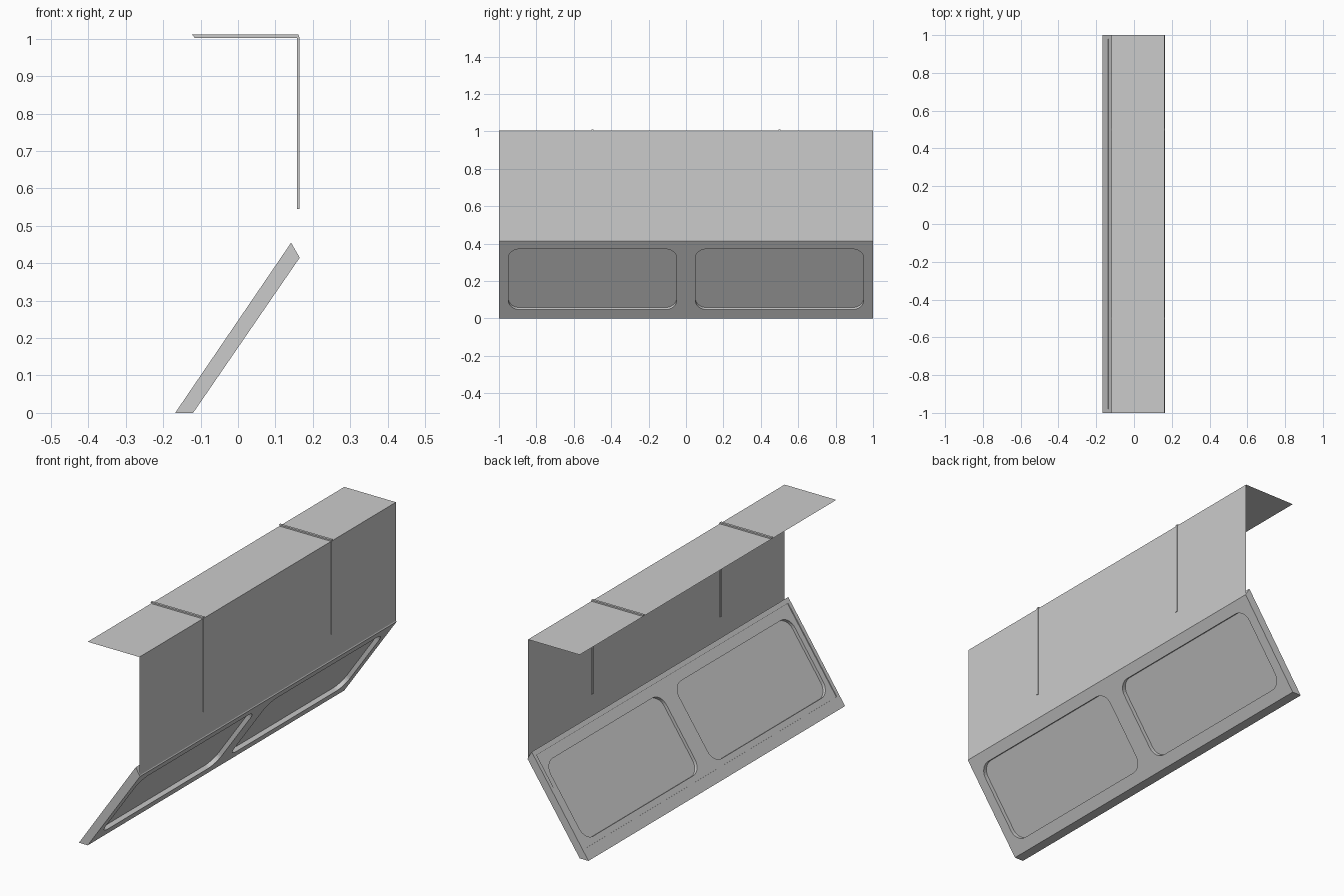
import bpy, bmesh, math
from mathutils import Matrix, Vector

if "Cube" in bpy.data.objects:
    bpy.data.objects.remove(bpy.data.objects["Cube"])

SLOPE = Vector((0.565, 0, 0.825)).normalized()   # up the leaning panel
OUT = Vector((-SLOPE.z, 0, SLOPE.x))             # away from its underside
BASE = Vector((-0.12, 0, 0))


def make(name, bm):
    bmesh.ops.recalc_face_normals(bm, faces=bm.faces)
    me = bpy.data.meshes.new(name)
    bm.to_mesh(me)
    bm.free()
    ob = bpy.data.objects.new(name, me)
    bpy.context.collection.objects.link(ob)
    return ob


def prism(name, points, offset):
    """Face through points, extruded along offset."""
    bm = bmesh.new()
    face = bm.faces.new([bm.verts.new(p) for p in points])
    if offset is not None:
        ext = bmesh.ops.extrude_face_region(bm, geom=[face], use_keep_orig=True)
        verts = [g for g in ext["geom"] if isinstance(g, bmesh.types.BMVert)]
        bmesh.ops.translate(bm, verts=verts, vec=offset)
    return make(name, bm)


def on_slope(s, y, n):
    return BASE + SLOPE * s + OUT * n + Vector((0, y, 0))


def rounded(s0, s1, y0, y1, r, n, steps=8):
    """Rounded rectangle on the leaning plane at height n."""
    pts = []
    corners = [(s1 - r, y1 - r, 0), (s0 + r, y1 - r, 90),
               (s0 + r, y0 + r, 180), (s1 - r, y0 + r, 270)]
    for s, y, a0 in corners:
        for i in range(steps + 1):
            a = math.radians(a0 + 90 * i / steps)
            pts.append(on_slope(s + r * math.cos(a), y + r * math.sin(a), n))
    return pts


def cut(target, cutter):
    mod = target.modifiers.new("cut", "BOOLEAN")
    mod.operation, mod.solver, mod.object = "DIFFERENCE", "EXACT", cutter
    bpy.context.view_layer.objects.active = target
    bpy.ops.object.modifier_apply(modifier=mod.name)
    bpy.data.objects.remove(cutter)


# leaning panel
section = [(-0.168, 0), (-0.12, 0), (0.165, 0.415), (0.142, 0.455)]
panel = prism("leaning_panel", [(x, -1, z) for x, z in section], Vector((0, 2, 0)))

# shallow recess in the upper face
recess = [on_slope(s, y, 0.036) for s, y in
          ((0.028, -0.98), (0.50, -0.98), (0.50, 0.98), (0.028, 0.98))]
cut(panel, prism("recess_cutter", recess, OUT * 0.05))

# two rounded windows with a pane halfway through each
for side, y0 in (("left", -0.95), ("right", 0.05)):
    area = (0.057, 0.45, y0, y0 + 0.9)
    cut(panel, prism("window_cutter", rounded(*area, 0.06, -0.05), OUT * 0.15))
    prism("window_pane_" + side, rounded(*area, 0.06, 0.02), None)

# thin back wall bending into the roof
bm = bmesh.new()
rows = [[bm.verts.new((x, y, z)) for y in (-1, 1)]
        for x, z in ((0.162, 0.42), (0.162, 1.004), (-0.12, 1.004))]
for a, b in zip(rows, rows[1:]):
    bm.faces.new((a[0], a[1], b[1], b[0]))
make("wall_and_roof", bm)

# ribs down the wall and across the roof
for side, y in (("left", -0.506), ("right", 0.494)):
    wall_rib = [(0.158, 0.545), (0.165, 0.545), (0.165, 1.005), (0.158, 1.005)]
    roof_rib = [(-0.115, 1.002), (0.164, 1.002), (0.162, 1.011), (-0.123, 1.011)]
    for name, pts in (("wall_rib_", wall_rib), ("roof_rib_", roof_rib)):
        prism(name + side, [(x, y, z) for x, z in pts], Vector((0, 0.012, 0)))
